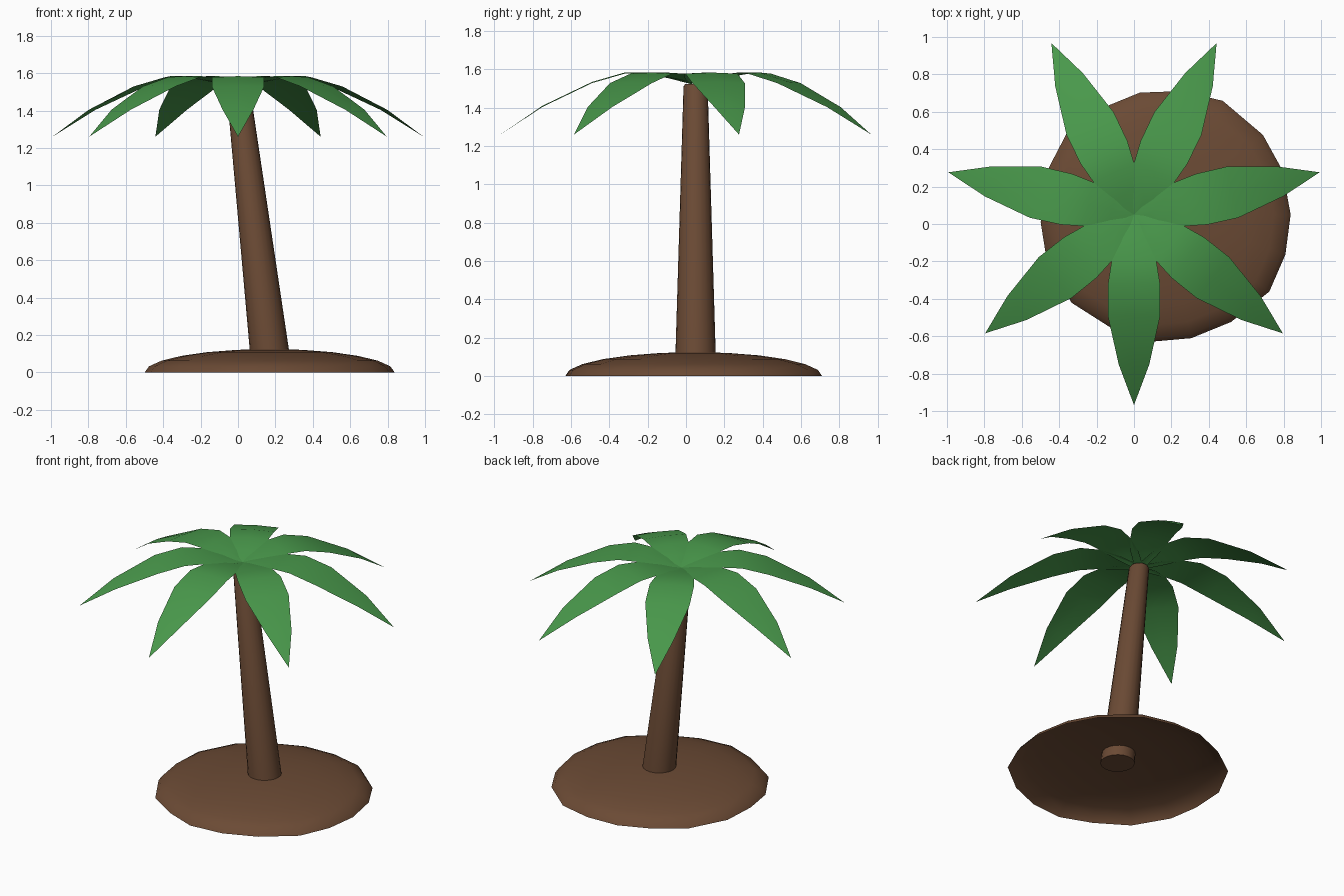
import bpy, bmesh, math, random
from mathutils import Vector, Matrix

cube = bpy.data.objects.get("Cube")
if cube:
    bpy.data.objects.remove(cube, do_unlink=True)
random.seed(4)


def material(name, color):
    m = bpy.data.materials.new(name)
    m.use_nodes = True
    m.diffuse_color = color
    m.node_tree.nodes["Principled BSDF"].inputs["Base Color"].default_value = color
    return m


bark = material("bark brown", (0.147, 0.069, 0.035, 1))
leaf_green = material("leaf green", (0.066, 0.314, 0.070, 1))


def finish(name, bm, mat, recalc=True):
    if recalc:
        bmesh.ops.recalc_face_normals(bm, faces=bm.faces)
    mesh = bpy.data.meshes.new(name)
    bm.to_mesh(mesh)
    bm.free()
    mesh.materials.append(mat)
    ob = bpy.data.objects.new(name, mesh)
    bpy.context.collection.objects.link(ob)
    bpy.ops.object.select_all(action='DESELECT')
    ob.select_set(True)
    bpy.context.view_layer.objects.active = ob
    bpy.ops.object.shade_smooth_by_angle(angle=math.radians(40))
    return ob


def bridge(bm, a, b):
    n = len(a)
    for i in range(n):
        j = (i + 1) % n
        bm.faces.new((a[i], a[j], b[j], b[i]))


# Ground mound: open, squashed half dome with a slightly uneven rim
SIDES, RINGS = 18, 6
mound_centre = Vector((0.17, 0.045, 0))
jitter = [(math.tau * i / SIDES + 0.03 + random.uniform(-0.04, 0.04),
           random.uniform(0.665, 0.69)) for i in range(SIDES)]
bm = bmesh.new()
rings = []
for k in range(RINGS):
    t = math.pi / 2 * k / RINGS
    rings.append([bm.verts.new(mound_centre + Vector((
        r * math.cos(t) * math.cos(a), r * math.cos(t) * math.sin(a), 0.125 * math.sin(t))))
        for a, r in jitter])
for a, b in zip(rings, rings[1:]):
    bridge(bm, a, b)
peak = bm.verts.new(mound_centre + Vector((0, 0, 0.125)))
for i in range(SIDES):
    bm.faces.new((rings[-1][i], rings[-1][(i + 1) % SIDES], peak))
finish("ground_mound", bm, bark, recalc=False)

# Leaning, tapered trunk with a small rounded top edge
bm = bmesh.new()
loops = []
for x, z, r in ((0.176, 0.05, 0.107), (0.002, 1.51, 0.063), (0.0, 1.525, 0.055)):
    loops.append([bm.verts.new((x + r * math.cos(math.tau * i / 20),
                                0.05 + r * math.sin(math.tau * i / 20), z)) for i in range(20)])
for a, b in zip(loops, loops[1:]):
    bridge(bm, a, b)
bm.faces.new(loops[0])
bm.faces.new(loops[-1])
finish("trunk", bm, bark)

# Seven drooping single-surface fronds: distance, half width, height
frond_rows = ((0.0, 0.03, 1.53), (0.12, 0.085, 1.56), (0.25, 0.12, 1.584), (0.37, 0.139, 1.584),
              (0.54, 0.14, 1.535), (0.80, 0.082, 1.41))
for n in range(7):
    turn = Matrix.Translation((0, 0.05, 0)) @ Matrix.Rotation(
        -math.pi / 2 + math.tau * n / 7, 4, 'Z')
    bm = bmesh.new()
    rows = [[bm.verts.new(turn @ Vector((d, s * w, z - 0.006 * abs(s)))) for s in (-1, 0, 1)]
            for d, w, z in frond_rows]
    for a, b in zip(rows, rows[1:]):
        for i in range(2):
            bm.faces.new((a[i], b[i], b[i + 1], a[i + 1]))
    tip = bm.verts.new(turn @ Vector((1.018, 0, 1.26)))
    for i in range(2):
        bm.faces.new((rows[-1][i], tip, rows[-1][i + 1]))
    finish(f"frond_{n + 1}", bm, leaf_green, recalc=False)
